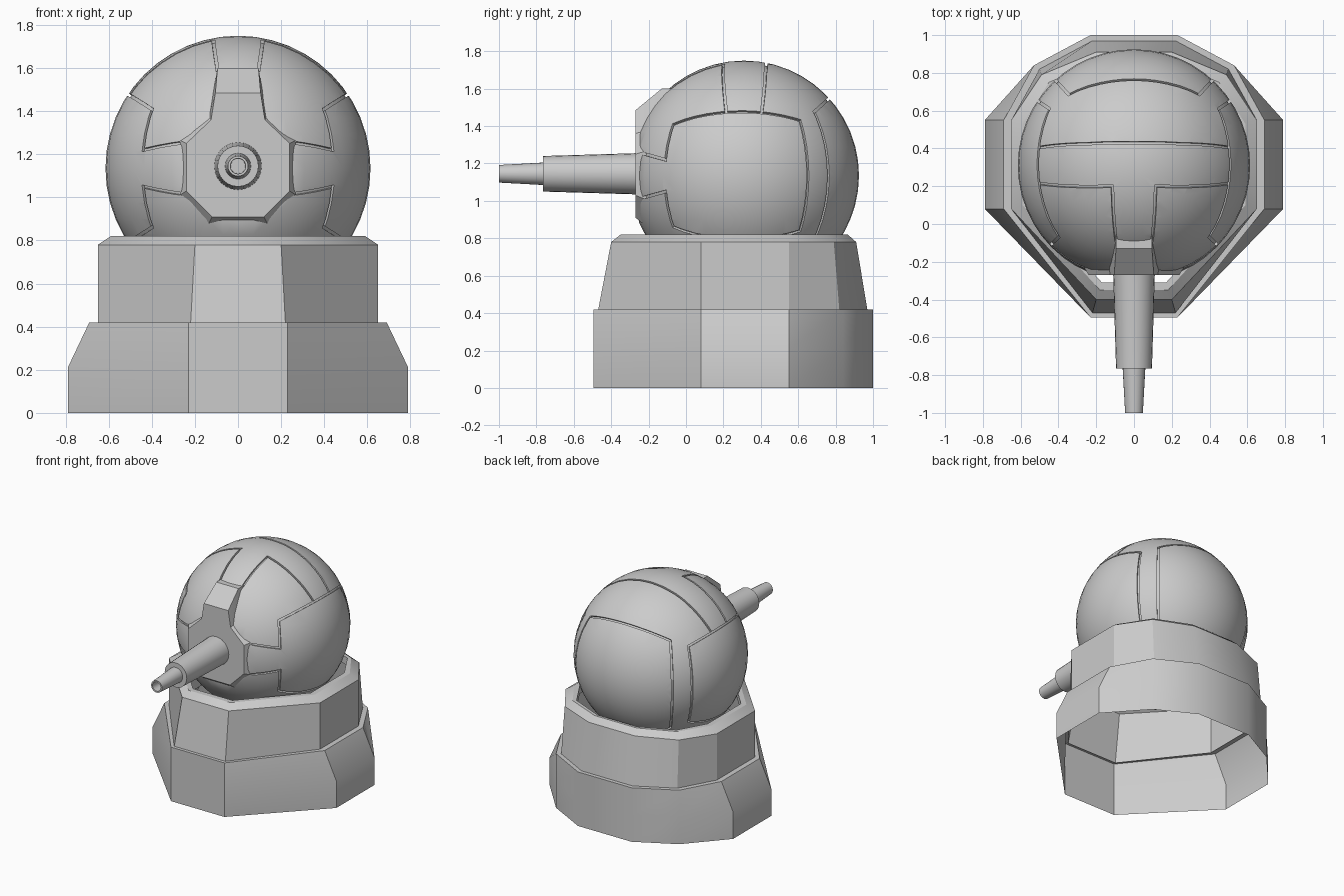
import bpy, bmesh, math
from mathutils import Vector

if "Cube" in bpy.data.objects:
    bpy.data.objects.remove(bpy.data.objects["Cube"])

C, R = Vector((0, 0.31, 1.135)), 0.615


def finish(name, bm, angle=30):
    bmesh.ops.recalc_face_normals(bm, faces=bm.faces[:])
    me = bpy.data.meshes.new(name)
    bm.to_mesh(me)
    bm.free()
    ob = bpy.data.objects.new(name, me)
    bpy.context.collection.objects.link(ob)
    if angle:
        smooth(ob, angle)
    return ob


def smooth(ob, angle):
    bpy.ops.object.select_all(action='DESELECT')
    ob.select_set(True)
    bpy.context.view_layer.objects.active = ob
    bpy.ops.object.shade_smooth_by_angle(angle=math.radians(angle))


def loft(name, rings, cap_start=False, cap_end=False, angle=30):
    """Skin a list of equally long closed rings."""
    bm = bmesh.new()
    vs = [[bm.verts.new(p) for p in r] for r in rings]
    n = len(rings[0])
    for a, b in zip(vs, vs[1:]):
        for i in range(n):
            j = (i + 1) % n
            bm.faces.new((a[i], a[j], b[j], b[i]))
    if cap_start:
        bm.faces.new(vs[0])
    if cap_end:
        bm.faces.new(vs[-1])
    return finish(name, bm, angle)


def mirrored(half):
    """Close a right-hand outline by mirroring it in x."""
    return half + [(-p[0],) + tuple(p[1:]) for p in reversed(half)]


def level(half, z):
    return mirrored([(x, y, z) for x, y in half])


# base: lower skirt, open underneath
low = [(.23, -.495), (.79, .08), (.79, .55), (.53, .84), (.23, 1.0)]
low_top = [(min(x, .69), y) for x, y in low]
up_bot = [(.22, -.47), (.65, .08), (.65, .55), (.5, .82), (.22, .97)]
loft("base_skirt", [level(low, 0), level(low, .21), level(low_top, .42),
                    level(up_bot, .42)])

# base: upper collar with bevelled rim
up_top = [(.2, -.40), (.65, .08), (.65, .55), (.49, .79), (.2, .91)]
rim = [(.18, -.35), (.59, .1), (.59, .53), (.45, .75), (.18, .865)]
lip = [(.17, -.31), (.55, .11), (.55, .52), (.43, .73), (.17, .845)]
loft("base_collar", [level(up_bot, .415), level(up_top, .78), level(rim, .82),
                     level(lip, .82), level(lip, .76)])

# ball turret, flattened where the gun plate sits
bm = bmesh.new()
bmesh.ops.create_uvsphere(bm, u_segments=48, v_segments=24, radius=R)
bmesh.ops.translate(bm, vec=C, verts=bm.verts[:])
bmesh.ops.bisect_plane(bm, geom=bm.verts[:] + bm.edges[:] + bm.faces[:],
                       plane_co=(0, -.25, 0), plane_no=(0, -1, 0), clear_outer=True)
bmesh.ops.holes_fill(bm, edges=[e for e in bm.edges if e.is_boundary], sides=0)
ball = finish("ball_turret", bm, None)


def groove(points, closed=False, w=.007, depth=.016):
    """Cut a narrow channel along great-circle arcs through the points."""
    dirs = [(Vector(p) - C).normalized() for p in points]
    if closed:
        dirs.append(dirs[0])
    path = []
    for a, b in zip(dirs, dirs[1:]):
        n = max(1, round(a.angle(b) / .07))
        path += [a.slerp(b, i / n) for i in range(n)]
    if not closed:
        path.append(dirs[-1])
    rings, m = [], len(path)
    for i, p in enumerate(path):
        prev = path[i - 1] if (i or closed) else p
        nxt = path[(i + 1) % m] if (i < m - 1 or closed) else p
        tin = (p - prev).normalized() if prev != p else (nxt - p).normalized()
        tout = (nxt - p).normalized() if nxt != p else tin
        t = (tin + tout).normalized()
        s = p.cross(t).normalized() * w / max(.4, t.dot(tin))
        lo, hi = R - depth, R + .03
        rings.append([C + p * lo - s, C + p * lo + s, C + p * hi + s, C + p * hi - s])
    if closed:
        rings.append(rings[0])
    cut = loft("groove_cutter", rings, not closed, not closed, None)
    if closed:
        bm = bmesh.new()
        bm.from_mesh(cut.data)
        bmesh.ops.remove_doubles(bm, verts=bm.verts[:], dist=1e-5)
        bmesh.ops.recalc_face_normals(bm, faces=bm.faces[:])
        bm.to_mesh(cut.data)
        bm.free()
    mod = ball.modifiers.new("groove", 'BOOLEAN')
    mod.operation, mod.solver, mod.object = 'DIFFERENCE', 'EXACT', cut
    bpy.context.view_layer.objects.active = ball
    bpy.ops.object.modifier_apply(modifier=mod.name)
    bpy.data.objects.remove(cut)


# panel lines
for s in (1, -1):
    # side panel with tongue reaching the gun plate
    groove([(s * x, y, z) for x, y, z in [
        (.25, -.235, 1.255), (.44, -.11, 1.22), (.40, -.07, 1.41), (.448, .61, 1.43),
        (.448, .61, .84), (.40, -.07, .86), (.44, -.11, 1.05), (.25, -.235, 1.015)]])
    # front edge of the top band, turning down to the gun plate
    groove([(s * x, y, z) for x, y, z in [
        (.095, -.10, 1.59), (.115, .2, 1.73), (.503, .215, 1.475)]])
# rear edge of the top band
groove([(.503, .405, 1.475), (.25, .425, 1.685), (0, .43, 1.738),
        (-.25, .425, 1.685), (-.503, .405, 1.475)])
# back panel
groove([(.35, .69, 1.48), (-.35, .69, 1.48), (-.35, .69, .79), (.35, .69, .79)], closed=True)
smooth(ball, 30)

# gun plate with arm running up the ball
front = mirrored([(.12, -.27, .91), (.24, -.27, 1.03), (.24, -.27, 1.25),
                  (.125, -.27, 1.36), (.105, -.27, 1.485)])
back = mirrored([(.14, -.22, .87), (.27, -.22, 1.01), (.27, -.22, 1.265),
                 (.135, -.22, 1.375), (.095, -.13, 1.6)])
sunk = [(x, y + .08, z) for x, y, z in back]
loft("gun_plate", [front, back, sunk], True, True, 15)

# stepped barrel with hollow muzzle
profile = [(.113, -.24), (.11, -.27), (.095, -.765), (.06, -.765), (.047, -1.0),
           (.036, -1.0), (.034, -.85)]
loft("barrel", [[(r * math.cos(a), y, 1.145 + r * math.sin(a))
                 for a in (i * math.tau / 24 for i in range(24))] for r, y in profile],
     True, True)
